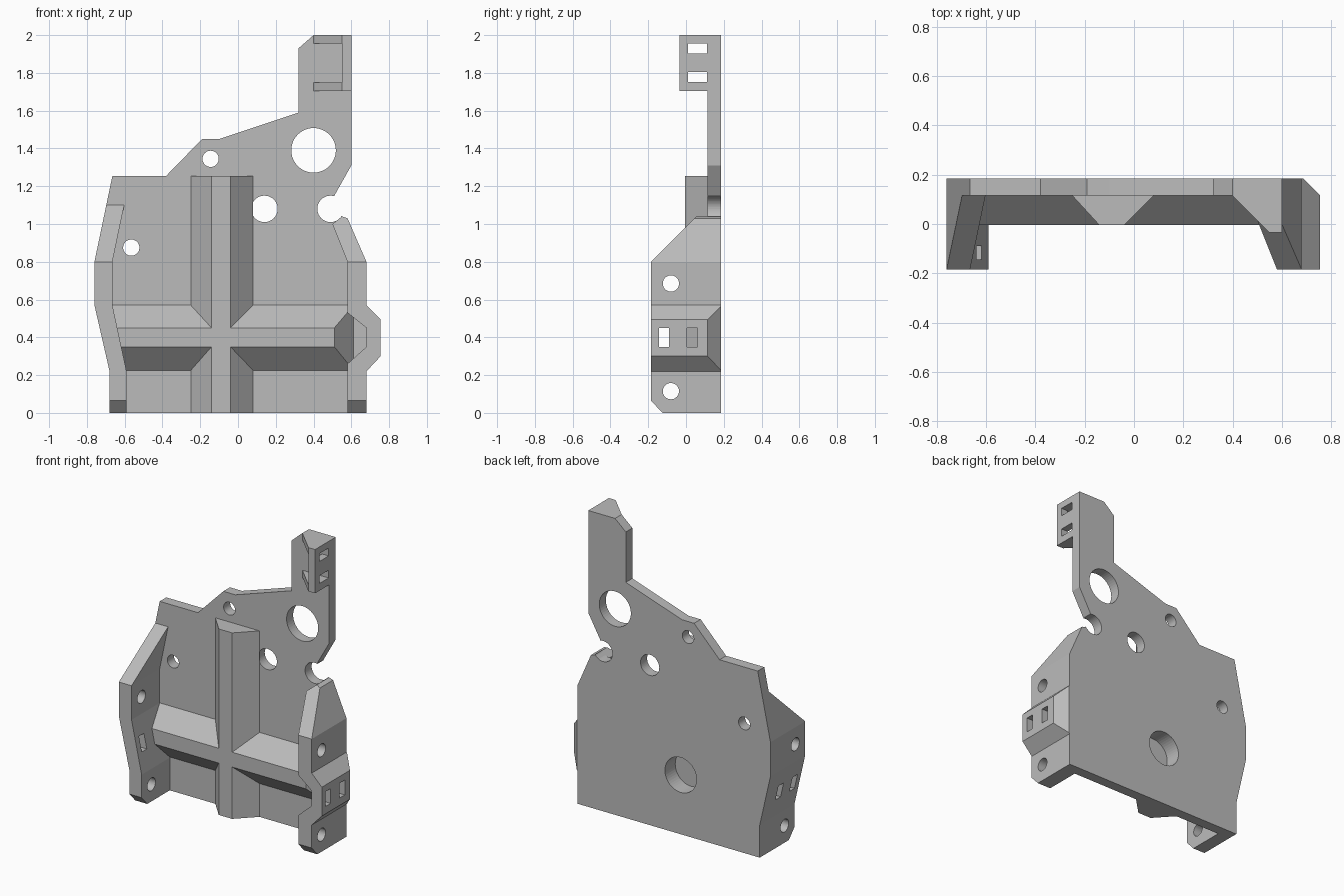
import bpy, bmesh
from math import radians
from mathutils import Vector, Matrix

if "Cube" in bpy.data.objects:
    bpy.data.objects.remove(bpy.data.objects["Cube"])

BACK, FACE, FRONT = 0.185, 0.115, -0.185   # depth planes of plate and walls

grey = bpy.data.materials.new("plain_grey")
grey.use_nodes = True
grey.diffuse_color = (0.5, 0.5, 0.5, 1)
grey.node_tree.nodes["Principled BSDF"].inputs["Base Color"].default_value = grey.diffuse_color


def finish(name, bm, cutter=False):
    bmesh.ops.recalc_face_normals(bm, faces=bm.faces)
    mesh = bpy.data.meshes.new(name)
    bm.to_mesh(mesh)
    bm.free()
    obj = bpy.data.objects.new(name, mesh)
    bpy.context.collection.objects.link(obj)
    mesh.materials.append(grey)
    if cutter:
        obj.hide_render = True
        obj.hide_set(True)
        obj.display_type = 'WIRE'
    return obj


def prism(name, points, start, end, axis="y", planes=()):
    """Extrude a profile along an axis, then slice off everything outside the planes."""
    place = {"x": lambda p, d: (d, p[0], p[1]),
             "y": lambda p, d: (p[0], d, p[1]),
             "z": lambda p, d: (p[0], p[1], d)}[axis]
    bm = bmesh.new()
    face = bm.faces.new([bm.verts.new(place(p, start)) for p in points])
    top = bmesh.ops.extrude_face_region(bm, geom=[face])["geom"]
    shift = Vector(place((0, 0), end - start))
    bmesh.ops.translate(bm, vec=shift, verts=[v for v in top if isinstance(v, bmesh.types.BMVert)])
    for co, normal in planes:
        geom = bm.verts[:] + bm.edges[:] + bm.faces[:]
        bmesh.ops.bisect_plane(bm, geom=geom, plane_co=co, plane_no=normal, clear_outer=True)
        bmesh.ops.holes_fill(bm, edges=[e for e in bm.edges if e.is_boundary])
    return finish(name, bm)


def drill(name, centre, radius, depth, axis):
    bm = bmesh.new()
    turn = Matrix.Rotation(radians(90), 4, "X" if axis == "y" else "Y")
    bmesh.ops.create_cone(bm, cap_ends=True, segments=48, radius1=radius, radius2=radius,
                          depth=depth, matrix=Matrix.Translation(centre) @ turn)
    return finish(name, bm, True)


def slot(name, low, high):
    low, high = Vector(low), Vector(high)
    bm = bmesh.new()
    bmesh.ops.create_cube(bm, size=1, matrix=Matrix.Translation((low + high) / 2)
                          @ Matrix.Diagonal((high - low).to_4d()))
    return finish(name, bm, True)


def cut(obj, cutters):
    for c in cutters:
        mod = obj.modifiers.new(c.name, 'BOOLEAN')
        mod.operation, mod.solver, mod.object = 'DIFFERENCE', 'EXACT', c


# Back plate
plate = prism("back_plate", [
    (-0.68, 0), (0.68, 0), (0.68, 0.8), (0.58, 1.03), (0.55, 1.04), (0.51, 1.15),
    (0.6, 1.31), (0.6, 2), (0.4, 2), (0.32, 1.93), (0.32, 1.59), (-0.1, 1.45),
    (-0.19, 1.45), (-0.38, 1.255), (-0.665, 1.255), (-0.76, 0.8), (-0.76, 0.57),
    (-0.68, 0.22)], FACE, BACK)

# Side walls with sloped top and chamfered foot
slope = ((0, FRONT, 0.8), (0, -1, 1))
foot = ((0, FRONT, 0.065), (0, -0.065, -0.06))
bump_bevel = ((0.755, FACE, 0), (1, 1, 0))
left = prism("right_hand_wall", [
    (-0.68, 0), (-0.59, 0), (-0.59, 0.22), (-0.665, 0.57), (-0.665, 0.8),
    (-0.57, 1.255), (-0.665, 1.255), (-0.76, 0.8), (-0.76, 0.57), (-0.68, 0.22)],
    FRONT, BACK, planes=(slope, foot))
right = prism("left_hand_wall", [
    (0.58, 0), (0.68, 0), (0.68, 0.22), (0.755, 0.3), (0.755, 0.495), (0.68, 0.57),
    (0.68, 0.8), (0.58, 1.03), (0.55, 1.04), (0.5, 1), (0.58, 0.8), (0.58, 0.53),
    (0.68, 0.45), (0.68, 0.35), (0.58, 0.26)],
    FRONT, BACK, planes=(slope, foot, bump_bevel))

# Crossing ribs
upright = prism("upright_rib", [(-0.25, FACE), (-0.14, -0.005), (-0.04, -0.005), (0.08, FACE)],
                0, 1.255, "z")
cross = prism("cross_rib", [(FACE, 0.225), (-0.005, 0.35), (-0.005, 0.45), (FACE, 0.57)],
              -0.675, 0.65, "x", planes=[((0.51, -0.005, 0), (1, -0.85, 0))])

# Clip on top of the arm: side lip and two triangular gussets
lip = prism("clip_lip", [(0.55, -0.035), (0.6, -0.035), (0.6, FACE), (0.55, FACE)], 1.705, 2, "z")
for name, z in (("lower_gusset", 1.705), ("upper_gusset", 1.955)):
    prism(name, [(0.4, FACE), (0.55, -0.035), (0.55, FACE)], z, z + 0.045, "z")

# Holes through the plate, and a blind pocket behind the rib crossing
holes = [drill(f"plate_hole_{i}", (x, 0.15, z), r, 0.2, "y") for i, (x, z, r) in enumerate([
    (0.4, 1.39, 0.118), (0.14, 1.08, 0.07), (0.49, 1.08, 0.07),
    (-0.145, 1.345, 0.043), (-0.565, 0.875, 0.043)])]
pocket = drill("pocket_cutter", (-0.09, 0.175, 0.4), 0.118, 0.2, "y")
cut(plate, holes + [pocket])
cut(upright, [pocket])

# Screw holes and slots in the walls
screws = [drill(f"screw_hole_{z}", (0, -0.08, z), 0.043, 2, "x") for z in (0.115, 0.685)]
outer_slot = slot("outer_slot", (-1, -0.143, 0.35), (1, -0.09, 0.45))
left_slot = slot("inner_slot_a", (-1, 0.005, 0.35), (-0.61, 0.06, 0.45))
right_slot = slot("inner_slot_b", (0.6, 0.005, 0.35), (1, 0.06, 0.45))
cut(left, screws + [outer_slot, left_slot])
cut(right, screws + [outer_slot, right_slot])
cut(cross, [pocket, left_slot])

# Slots through the clip lip
cut(lip, [slot(f"clip_slot_{z}", (0.5, 0.01, z), (0.7, 0.11, z + 0.053)) for z in (1.753, 1.902)])
